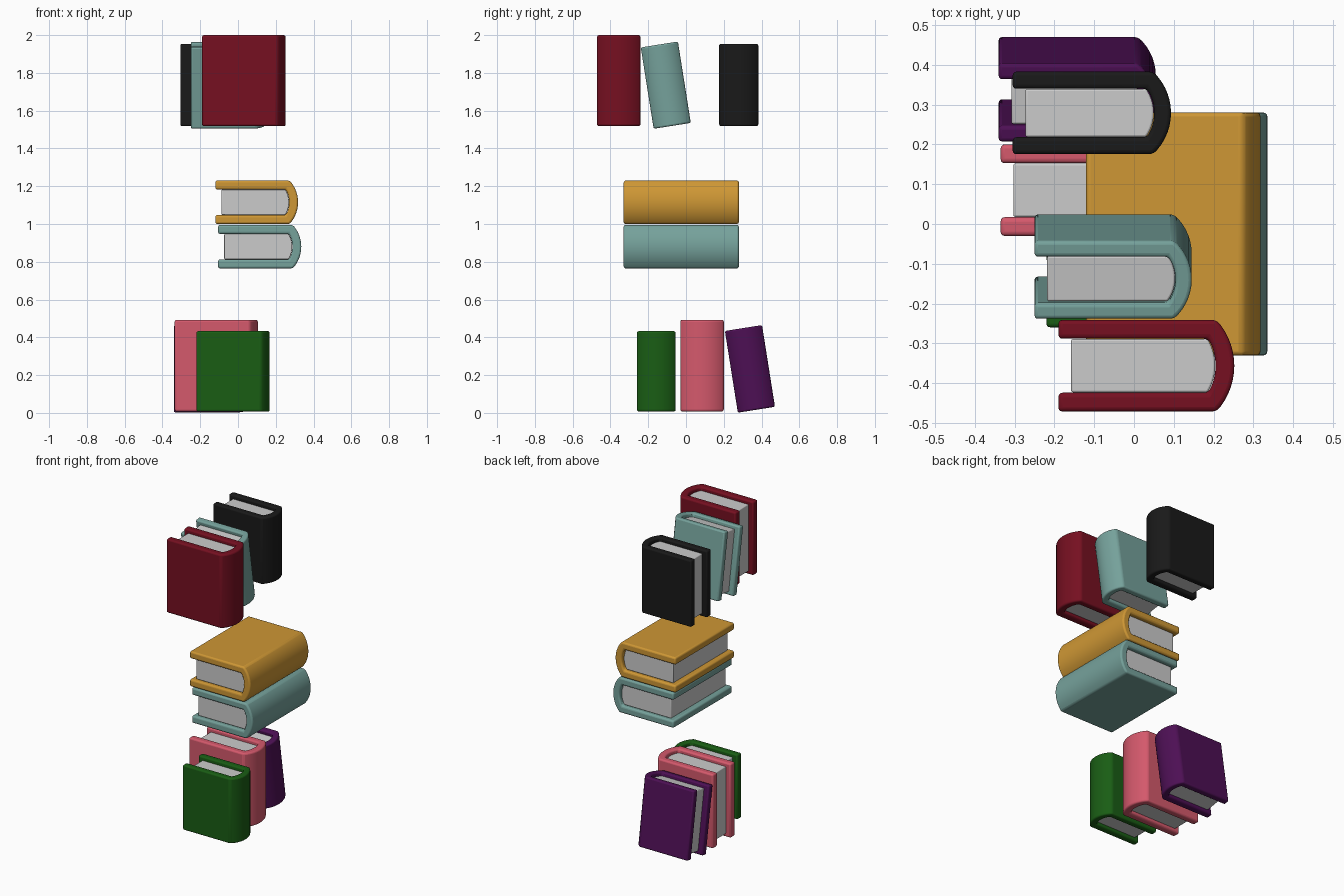
import bpy, bmesh, math
from mathutils import Matrix

if "Cube" in bpy.data.objects:
    bpy.data.objects.remove(bpy.data.objects["Cube"])

SEG = 14  # segments across the rounded spine


def arc(xs, xe, h):
    """Spine arc from (xs, h) through (xe, 0) to (xs, -h)."""
    s = xe - xs
    r = (h * h + s * s) / (2 * s)
    a = math.asin(h / r)
    pts = []
    for i in range(SEG + 1):
        t = a - 2 * a * i / SEG
        pts.append((xe - r + r * math.cos(t), r * math.sin(t)))
    return pts


def finish(bm, name, matrix, width, color=None):
    bmesh.ops.recalc_face_normals(bm, faces=bm.faces)
    bm.transform(matrix)
    me = bpy.data.meshes.new(name)
    bm.to_mesh(me)
    bm.free()
    ob = bpy.data.objects.new(name, me)
    bpy.context.collection.objects.link(ob)
    if color:
        mat = bpy.data.materials.new(name + "_colour")
        mat.diffuse_color = (*color, 1)
        mat.use_nodes = True
        mat.node_tree.nodes["Principled BSDF"].inputs["Base Color"].default_value = mat.diffuse_color
        me.materials.append(mat)
    bev = ob.modifiers.new("soft_edges", 'BEVEL')
    bev.width, bev.segments = width, 3
    bev.limit_method, bev.angle_limit = 'ANGLE', math.radians(30)
    bpy.ops.object.select_all(action='DESELECT')
    ob.select_set(True)
    bpy.context.view_layer.objects.active = ob
    bpy.ops.object.shade_smooth_by_angle(angle=math.radians(35))


def cover(name, x0, x1, thick, height, matrix, color):
    """U-shaped hard cover: two boards joined by a rounded spine."""
    h, t = thick / 2, thick * 0.205
    outer = [(x0, h)] + arc(x1 - 0.045, x1, h) + [(x0, -h)]
    inner = [(x0, h - t)] + arc(x1 - t - 0.019, x1 - t, h - t) + [(x0, t - h)]
    bm = bmesh.new()
    rows = [[bm.verts.new((x, y, z)) for x, y in line]
            for line, z in ((outer, -height / 2), (inner, -height / 2),
                            (inner, height / 2), (outer, height / 2))]
    n = len(outer)
    for k in range(4):
        a, b = rows[k], rows[(k + 1) % 4]
        for i in range(n - 1):
            bm.faces.new((a[i], a[i + 1], b[i + 1], b[i]))
    for i in (0, n - 1):
        bm.faces.new([r[i] for r in rows])
    finish(bm, name + "_cover", matrix, 0.012, color)


def pages(name, x0, x1, thick, height, matrix):
    """Page block inset from the cover on three sides."""
    h, t = thick / 2 - thick * 0.205 - 0.001, thick * 0.205
    line = ([(x0 + 0.032, h)] + arc(x1 - t - 0.02, x1 - t - 0.001, h)
            + [(x0 + 0.032, -h)])
    z = height / 2 - 0.022
    bm = bmesh.new()
    face = bm.faces.new([bm.verts.new((x, y, -z)) for x, y in line])
    ext = bmesh.ops.extrude_face_region(bm, geom=[face], use_keep_orig=True)
    top = [v for v in ext["geom"] if isinstance(v, bmesh.types.BMVert)]
    bmesh.ops.translate(bm, verts=top, vec=(0, 0, 2 * z))
    finish(bm, name + "_pages", matrix, 0.005)


TEAL = (0.18, 0.36, 0.33)
# name, x range, thickness, height, centre y, centre z, tilt about x, colour
BOOKS = [
    ("green_book", -0.22, 0.168, 0.205, 0.425, -0.157, 0.22, 0, (0.01, 0.11, 0.007)),
    ("pink_book", -0.335, 0.105, 0.23, 0.485, 0.085, 0.25, 0, (0.66, 0.1, 0.15)),
    ("purple_book", -0.34, 0.055, 0.199, 0.438, 0.3385, 0.233, 9, (0.075, 0.005, 0.09)),
    ("lower_flat_book", -0.105, 0.335, 0.23, 0.61, -0.025, 0.88, 90, TEAL),
    ("yellow_flat_book", -0.12, 0.318, 0.23, 0.61, -0.025, 1.115, 90, (0.62, 0.31, 0.035)),
    ("red_book", -0.19, 0.252, 0.23, 0.482, -0.356, 1.759, 0, (0.18, 0.005, 0.015)),
    ("leaning_teal_book", -0.25, 0.145, 0.199, 0.436, -0.107, 1.735, 9, TEAL),
    ("black_book", -0.305, 0.093, 0.207, 0.436, 0.279, 1.736, 0, (0.01, 0.01, 0.01)),
]

for name, x0, x1, thick, height, y, z, tilt, color in BOOKS:
    m = Matrix.Translation((0, y, z)) @ Matrix.Rotation(math.radians(tilt), 4, 'X')
    cover(name, x0, x1, thick, height, m, color)
    pages(name, x0, x1, thick, height, m)
